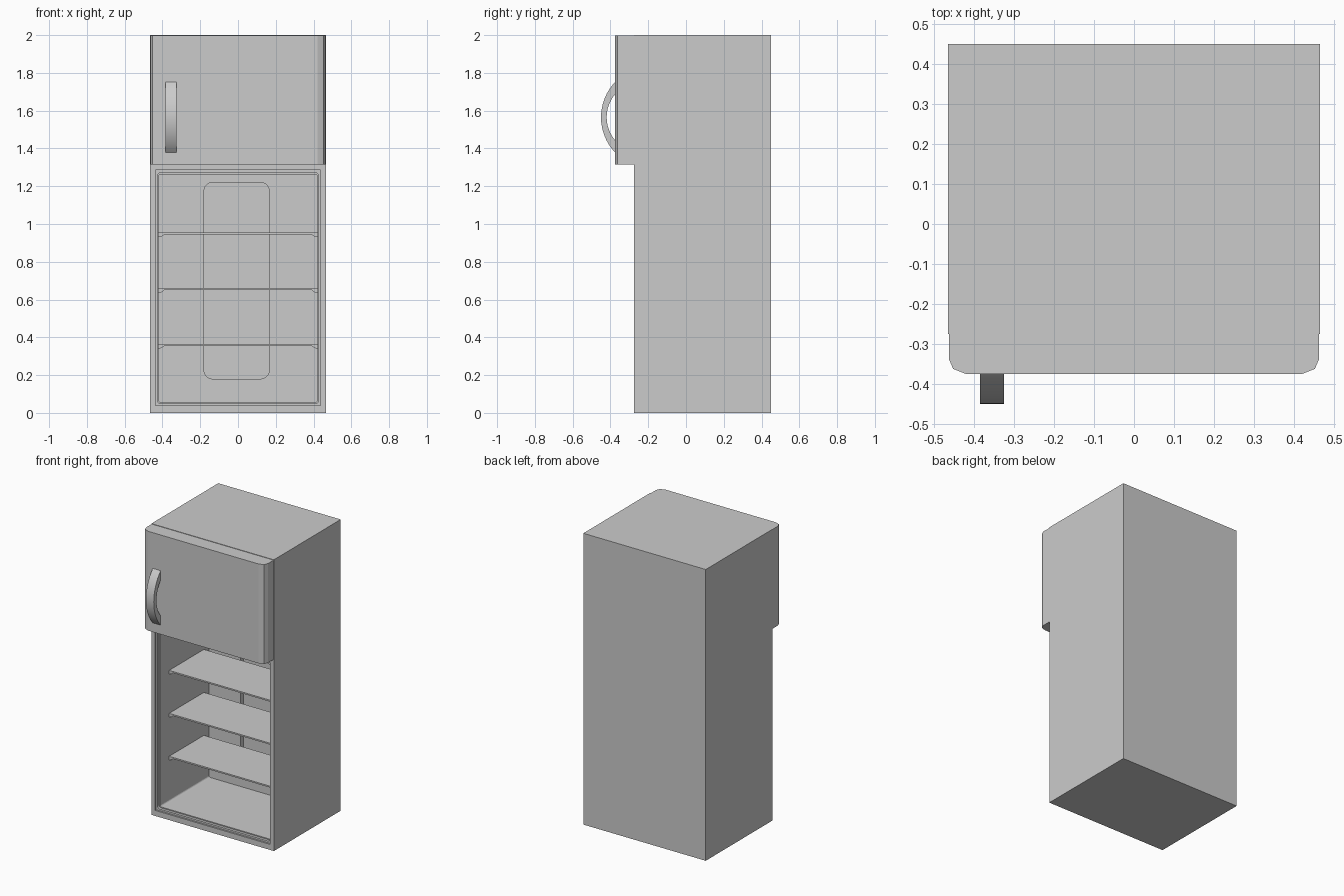
import bpy, bmesh
from math import cos, sin, pi, asin
from mathutils import Matrix

default = bpy.data.objects.get("Cube")
if default:
    bpy.data.objects.remove(default, do_unlink=True)


def prism(name, outline, axis, start, end):
    """Extrude a 2D outline along an axis: X uses (y, z), Y uses (x, z), Z uses (x, y)."""
    place = {"X": lambda a, b: (start, a, b),
             "Y": lambda a, b: (a, start, b),
             "Z": lambda a, b: (a, b, start)}[axis]
    bm = bmesh.new()
    face = bm.faces.new([bm.verts.new(place(a, b)) for a, b in outline])
    moved = bmesh.ops.extrude_face_region(bm, geom=[face])["geom"]
    offset = [end - start if axis == k else 0 for k in "XYZ"]
    bmesh.ops.translate(bm, vec=offset, verts=[v for v in moved if isinstance(v, bmesh.types.BMVert)])
    bmesh.ops.recalc_face_normals(bm, faces=bm.faces)
    mesh = bpy.data.meshes.new(name)
    bm.to_mesh(mesh)
    bm.free()
    obj = bpy.data.objects.new(name, mesh)
    bpy.context.collection.objects.link(obj)
    return obj


def rounded_rect(a0, a1, b0, b1, r=0.0, steps=5):
    if r == 0:
        return [(a0, b0), (a1, b0), (a1, b1), (a0, b1)]
    corners = [(a1 - r, b1 - r), (a0 + r, b1 - r), (a0 + r, b0 + r), (a1 - r, b0 + r)]
    points = []
    for i, (ca, cb) in enumerate(corners):
        for s in range(steps + 1):
            t = (i + s / steps) * pi / 2
            points.append((ca + r * cos(t), cb + r * sin(t)))
    return points


def activate(obj):
    bpy.ops.object.select_all(action="DESELECT")
    obj.select_set(True)
    bpy.context.view_layer.objects.active = obj


def carve(obj, cutter):
    cutter.hide_render = True
    mod = obj.modifiers.new("carve", "BOOLEAN")
    mod.operation = "DIFFERENCE"
    mod.solver = "EXACT"
    mod.object = cutter
    activate(obj)
    bpy.ops.object.modifier_apply(modifier=mod.name)
    bpy.data.objects.remove(cutter, do_unlink=True)


def arc(half, bulge, base_y, mid_z, steps=16):
    """Circular arc bulging towards -y, from top to bottom."""
    radius = (half ** 2 + bulge ** 2) / (2 * bulge)
    span = asin(half / radius)
    centre = base_y - bulge + radius
    return [(centre - radius * cos(t), mid_z + radius * sin(t))
            for t in (span - 2 * span * i / steps for i in range(steps + 1))]


FRONT, BACK = -0.275, 0.45
LINER_BACK = 0.285

# Cabinet with stepped opening, liner and recessed back panel
cabinet = prism("cabinet", rounded_rect(-0.465, 0.465, 0, 2), "Y", FRONT, BACK)
carve(cabinet, prism("rim_cutter", rounded_rect(-0.437, 0.437, 0.038, 1.285), "Y", FRONT - 0.1, FRONT + 0.012))
carve(cabinet, prism("lip_cutter", rounded_rect(-0.427, 0.427, 0.05, 1.27, 0.015), "Y", FRONT - 0.1, FRONT + 0.03))
carve(cabinet, prism("liner_cutter", rounded_rect(-0.42, 0.42, 0.057, 1.263, 0.012), "Y", FRONT - 0.1, LINER_BACK))
carve(cabinet, prism("panel_cutter", rounded_rect(-0.18, 0.165, 0.18, 1.22, 0.045), "Y", 0, LINER_BACK + 0.03))

# Shelves with small wedge supports on both walls
for i, top in enumerate((0.955, 0.66, 0.365), 1):
    prism(f"shelf_{i}", rounded_rect(-0.421, 0.421, top - 0.01, top), "Y", -0.147, 0.23)
    for side, s in (("right", -1), ("left", 1)):
        wedge = [(s * 0.421, top - 0.01), (s * 0.39, top - 0.01),
                 (s * 0.405, top - 0.022), (s * 0.421, top - 0.024)]
        prism(f"shelf_support_{side}_{i}", wedge, "Y", -0.147, 0.23)

# Upper door with softened front edges
half_door = [(0.463, FRONT), (0.463, -0.337), (0.452, -0.362), (0.42, -0.375)]
prism("upper_door", half_door + [(-x, y) for x, y in reversed(half_door)], "Z", 1.315, 1.997)

# Bowed door handle
outer = arc(0.187, 0.075, -0.375, 1.565)
inner = arc(0.122, 0.045, -0.375, 1.565)
handle = prism("door_handle", outer + inner[::-1], "X", -0.385, -0.325)
activate(handle)
bpy.ops.object.shade_smooth_by_angle(angle=pi / 6)
